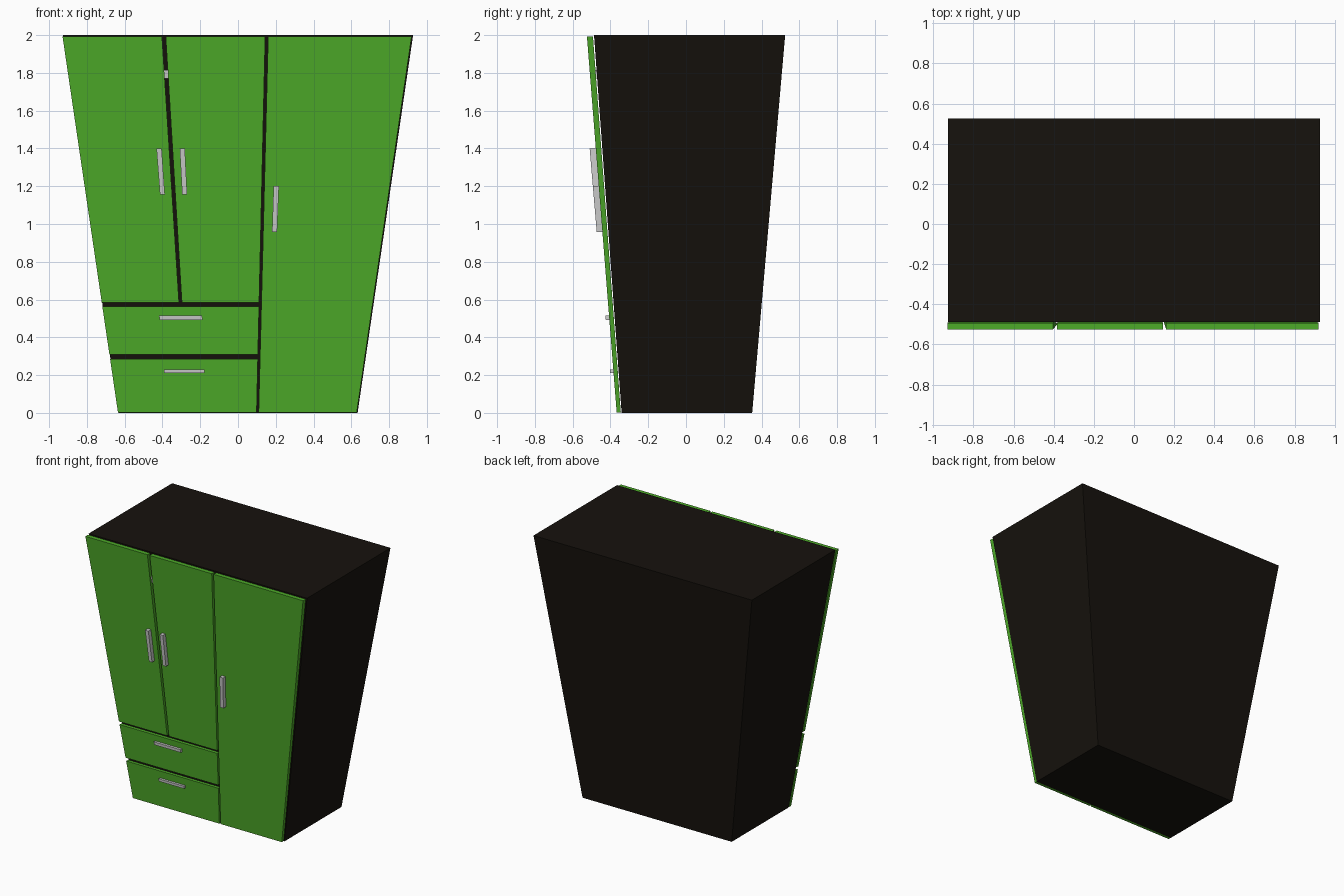
import bpy, bmesh
from mathutils import Vector

if "Cube" in bpy.data.objects:
    bpy.data.objects.remove(bpy.data.objects["Cube"])

BASE, PIVOT_Y = 0.683, -0.026   # bottom scale and centre line of the taper


def material(name, colour):
    m = bpy.data.materials.new(name)
    m.diffuse_color = (*colour, 1)
    m.use_nodes = True
    m.node_tree.nodes["Principled BSDF"].inputs["Base Color"].default_value = m.diffuse_color
    return m


dark = material("dark_wood", (0.008, 0.006, 0.004))
green = material("green_paint", (0.075, 0.41, 0.022))


def taper(v):
    s = BASE + (1 - BASE) * v.z / 2
    return Vector((v.x * s, PIVOT_Y + (v.y - PIVOT_Y) * s, v.z))


def box(name, x, y, z, mat=None):
    """Box given by its ranges at full top width, narrowed towards the floor."""
    bm = bmesh.new()
    bmesh.ops.create_cube(bm, size=1)
    for v in bm.verts:
        v.co = taper(Vector([(r[0] + r[1]) / 2 + c * (r[1] - r[0])
                             for r, c in zip((x, y, z), v.co)]))
    me = bpy.data.meshes.new(name)
    bm.to_mesh(me)
    bm.free()
    if mat:
        me.materials.append(mat)
    ob = bpy.data.objects.new(name, me)
    bpy.context.collection.objects.link(ob)
    return ob


# Carcass
box("cabinet_body", (-0.927, 0.927), (-0.487, 0.525), (0, 2), dark)

# Doors and drawer fronts, with a narrow gap to the carcass
FRONT = (-0.525, -0.493)
for name, x, z in [
    ("left_door", (-0.93, -0.403), (0.585, 1.993)),
    ("middle_door", (-0.383, 0.144), (0.585, 1.993)),
    ("right_door", (0.16, 0.92), (0.003, 1.993)),
    ("upper_drawer", (-0.93, 0.144), (0.31, 0.562)),
    ("lower_drawer", (-0.93, 0.144), (0.003, 0.285)),
]:
    box(name, x, FRONT, z, green)

# Door handles
for name, x, z in [
    ("left_door_handle", (-0.477, -0.447), (1.157, 1.4)),
    ("middle_door_handle", (-0.341, -0.311), (1.157, 1.4)),
    ("right_door_handle", (0.216, 0.248), (0.957, 1.2)),
]:
    box(name, x, (-0.561, -0.52), z)

# Drawer handles
for name, z in [("upper_drawer_handle", (0.493, 0.516)),
                ("lower_drawer_handle", (0.21, 0.23))]:
    box(name, (-0.546, -0.248), (-0.55, -0.52), z)

# Small catch showing in the gap between the two upper doors
box("door_catch", (-0.409, -0.377), (-0.51, -0.487), (1.77, 1.815))
